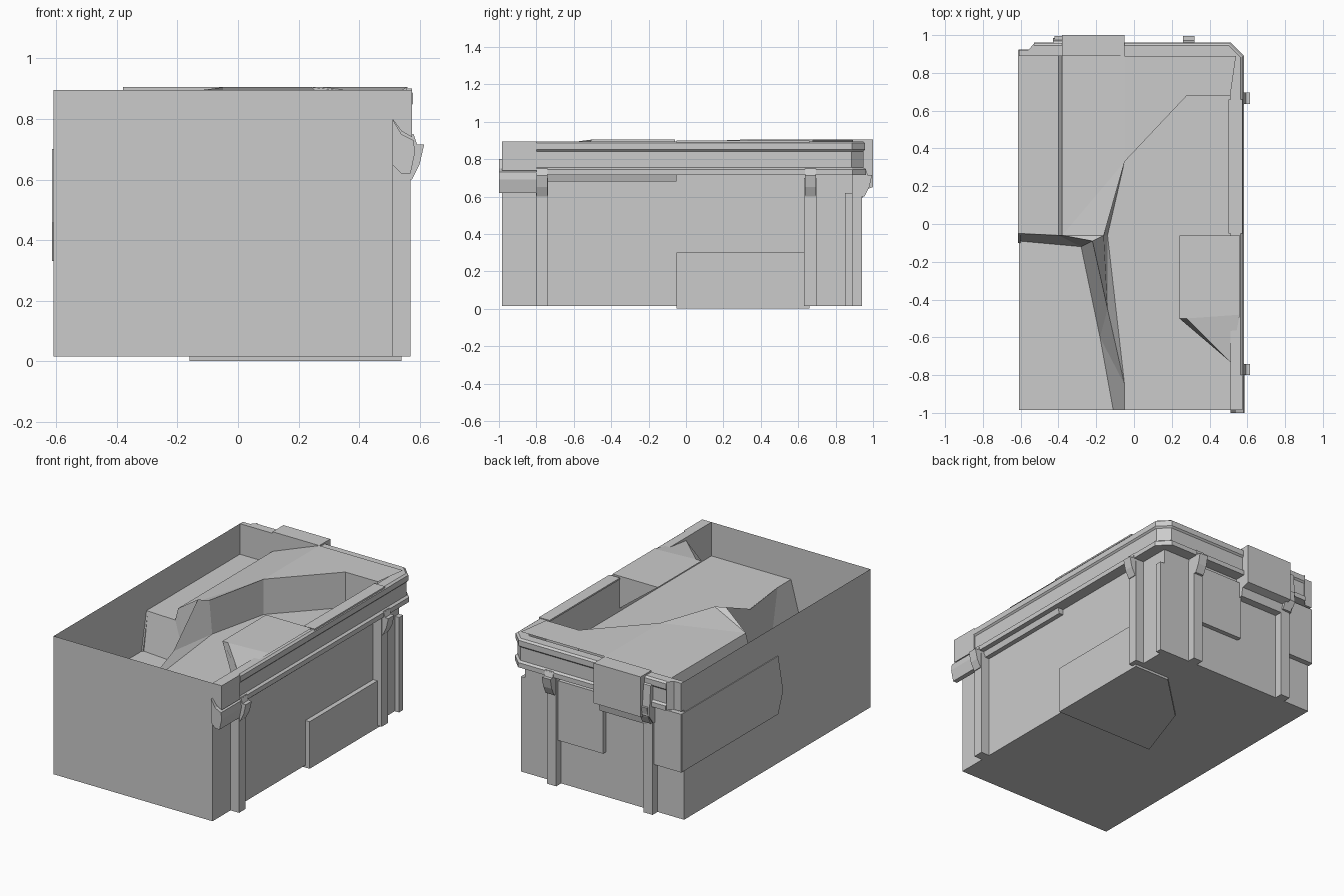
import bpy
from mathutils import Vector

if "Cube" in bpy.data.objects:
    bpy.data.objects.remove(bpy.data.objects["Cube"])


def mesh(name, verts, faces):
    me = bpy.data.meshes.new(name)
    me.from_pydata(verts, [], faces)
    me.update()
    ob = bpy.data.objects.new(name, me)
    bpy.context.collection.objects.link(ob)
    return ob


def box(name, x0, x1, y0, y1, z0, z1):
    return prism(name, [(x0, y0), (x1, y0), (x1, y1), (x0, y1)], 2, z0, z1)


def prism(name, outline, axis, a, b):
    """Extrude a 2D outline along an axis (0 = x, 1 = y, 2 = z)."""
    def place(p, t):
        q = list(p)
        q.insert(axis, t)
        return q
    n = len(outline)
    verts = [place(p, a) for p in outline] + [place(p, b) for p in outline]
    faces = [(i, (i + 1) % n, (i + 1) % n + n, i + n) for i in range(n)]
    faces += [tuple(range(n))[::-1], tuple(range(n, 2 * n))]
    if axis == 1:
        faces = [f[::-1] for f in faces]
    area = sum(outline[i - 1][0] * outline[i][1] - outline[i][0] * outline[i - 1][1] for i in range(n))
    if area < 0:
        faces = [f[::-1] for f in faces]
    return mesh(name, verts, faces)


def sweep(name, path, profile):
    """Sweep an (outward, z) profile along a plan path with mitred corners."""
    pts = [Vector(p) for p in path]
    normals = []
    for a, b in zip(pts, pts[1:]):
        d = (b - a).normalized()
        normals.append(Vector((d.y, -d.x)))
    verts, faces, n = [], [], len(profile)
    for i, p in enumerate(pts):
        n1, n2 = normals[max(i - 1, 0)], normals[min(i, len(normals) - 1)]
        m = (n1 + n2) / (1 + n1.dot(n2))
        verts += [(p.x + m.x * o, p.y + m.y * o, z) for o, z in profile]
    for i in range(len(pts) - 1):
        for j in range(n):
            k = (j + 1) % n
            faces.append((i * n + j, i * n + k, (i + 1) * n + k, (i + 1) * n + j))
    last = (len(pts) - 1) * n
    faces += [tuple(range(n))[::-1], tuple(range(last, last + n))]
    return mesh(name, verts, faces)


L, R, F, B = -0.61, 0.51, -0.985, 0.89
LOW, MID, TOP = 0.46, 0.68, 0.895

# Open outer shell
box_verts = [(x, y, z) for z in (0.015, TOP) for x, y in ((L, F), (R, F), (R, B), (L, B))]
mesh("outer_shell", box_verts,
     [(3, 2, 1, 0), (0, 1, 5, 4), (1, 2, 6, 5), (2, 3, 7, 6), (3, 0, 4, 7)])

# Low floor in the front left corner
foot = [(L, -0.09, LOW), (-0.28, -0.12, LOW), (-0.18, -0.6, LOW), (-0.11, F, LOW)]
mesh("low_floor", foot + [(L, F, LOW)], [(4, 3, 2, 1, 0)])

# Steep bank between the low floor and the raised areas
crest = [(L, -0.05, 0.70), (-0.40, -0.06, 0.70), (-0.38, -0.06, 0.78), (-0.22, -0.09, 0.89),
         (-0.14, -0.45, 0.72), (-0.05, -0.85, MID), (-0.05, F, MID)]
mesh("bank", foot + crest,
     [(0, 1, 5, 4), (1, 6, 5), (1, 7, 6), (1, 2, 8, 7), (2, 9, 8), (2, 3, 10, 9)])

# Middle floor, continuing under the pit
mesh("middle_floor",
     [(-0.05, F, MID), (R, F, MID), (R, 0.68, MID), (0.28, 0.68, MID),
      (-0.05, 0.33, MID), (-0.14, -0.06, MID), (-0.05, -0.85, MID),
      (-0.14, -0.45, 0.72), (-0.22, -0.09, 0.89), (-0.16, -0.06, 0.89)],
     [(0, 1, 2, 3, 4, 5, 6), (6, 5, 7), (7, 5, 9, 8)])

# Left ledge with a small step
mesh("left_ledge",
     [(L, -0.05, 0.70), (-0.40, -0.06, 0.70), (-0.40, B, 0.70), (L, B, 0.70),
      (-0.38, -0.06, 0.78), (-0.38, B, 0.78)],
     [(0, 1, 2, 3), (1, 4, 5, 2)])

# Sloping deck around the pit, with the pit walls
deck = [(-0.38, -0.06, 0.78), (-0.22, -0.09, 0.89), (-0.16, -0.06, 0.89),
        (-0.05, 0.33, 0.905), (0.28, 0.68, 0.905), (R, 0.68, 0.905),
        (0.54, B, 0.905), (-0.05, B, 0.905), (-0.38, B, 0.78)]
base = [(-0.14, -0.06, MID), (-0.05, 0.33, MID), (0.28, 0.68, MID), (R, 0.68, MID)]
mesh("deck", deck + base,
     [(0, 1, 2), (0, 2, 3), (0, 3, 8), (3, 7, 8), (3, 4, 7), (4, 5, 6, 7),
      (2, 9, 10, 3), (3, 10, 11, 4), (4, 11, 12, 5)])

# Wedge shaped shelf on the right wall
mesh("right_shelf",
     [(0.24, -0.06, 0.905), (0.56, -0.06, 0.905), (0.56, -0.48, 0.905), (0.28, -0.50, 0.905),
      (0.24, -0.50, 0.905), (R, -0.73, 0.875), (R, -0.06, 0.70), (R, -0.73, 0.70)],
     [(0, 4, 3, 2, 1), (3, 5, 2), (0, 1, 6), (0, 6, 7, 4), (4, 7, 5, 3)])

# Stepped rim around the right and back
rim_profile = [(0, 0.895), (0.055, 0.895), (0.068, 0.885), (0.068, 0.85), (0.058, 0.84),
               (0.058, 0.755), (0.072, 0.745), (0.072, 0.715), (0, 0.715)]
around = [(R, -0.80), (R, 0.86), (0.48, B), (-0.53, B)]
sweep("rim", around, rim_profile[::-1])
sweep("rim_under_bead", [(R, -0.74), (R, -0.05)],
      [(0, 0.68), (0.03, 0.68), (0.04, 0.715), (0, 0.715)])
sweep("rim_corner_strip", [(R, F), (R, -0.80)],
      [(0, 0.80), (0.03, 0.76), (0.065, 0.74), (0.065, 0.895), (0, 0.895)])
prism("rim_back_end", [(L, B), (-0.53, B), (-0.53, 0.955), (-0.56, 0.92), (L, 0.92)], 2, 0.715, 0.895)
box("rim_top_right", 0.50, 0.575, -0.05, 0.66, 0.89, 0.90)

# Handle at the front right corner
prism("corner_handle", [(R, 0.80), (0.54, 0.75), (0.58, 0.73), (0.585, 0.69),
                        (0.57, 0.62), (0.54, 0.62), (R, 0.65)], 1, -1.0, -0.79)

# Posts and clamps on the right and back
clamp = [(0, 0.74), (0.07, 0.75), (0.082, 0.715), (0.105, 0.715), (0.09, 0.65), (0.065, 0.60), (0, 0.60)]
for i, y in enumerate((-0.77, 0.665)):
    box(f"right_post_{i}", R, 0.57, y - 0.033, y + 0.033, 0.015, 0.70)
    prism(f"right_clamp_{i}", [(R + o, z) for o, z in clamp], 1, y - 0.03, y + 0.03)
box("right_corner_post", R - 0.06, 0.54, 0.85, B, 0.015, 0.62)
for i, x in enumerate((0.29, -0.39)):
    box(f"back_post_{i}", x - 0.033, x + 0.033, B, 0.94, 0.015, 0.70)
    prism(f"back_clamp_{i}", [(B + o, z) for o, z in clamp], 0, x - 0.03, x + 0.03)

# Side, back and bottom panels
box("right_panel", R, 0.54, -0.05, 0.66, 0.005, 0.30)
box("back_panel", -0.06, 0.26, B, 0.92, 0.30, 0.68)
prism("left_panel", [(-0.05, 0.70), (0.92, 0.70), (0.92, 0.33), (-0.05, 0.33), (-0.10, 0.46)],
      0, -0.615, -0.60)
box("back_left_panel", -0.612, -0.42, B, 0.925, 0.33, 0.70)
prism("bottom_plate", [(0.54, -0.05), (0.54, 0.66), (0.29, 0.66), (-0.02, 0.36), (-0.16, -0.05)],
      2, 0.0, 0.02)

# Large latch at the back
prism("back_latch", [(B, 0.905), (1.0, 0.905), (1.0, 0.65), (0.95, 0.635), (0.94, 0.58), (B, 0.58)],
      0, -0.38, -0.05)
prism("back_latch_side", [(B, 0.88), (0.97, 0.85), (0.985, 0.66), (0.94, 0.60), (B, 0.60)],
      0, -0.43, -0.38)
